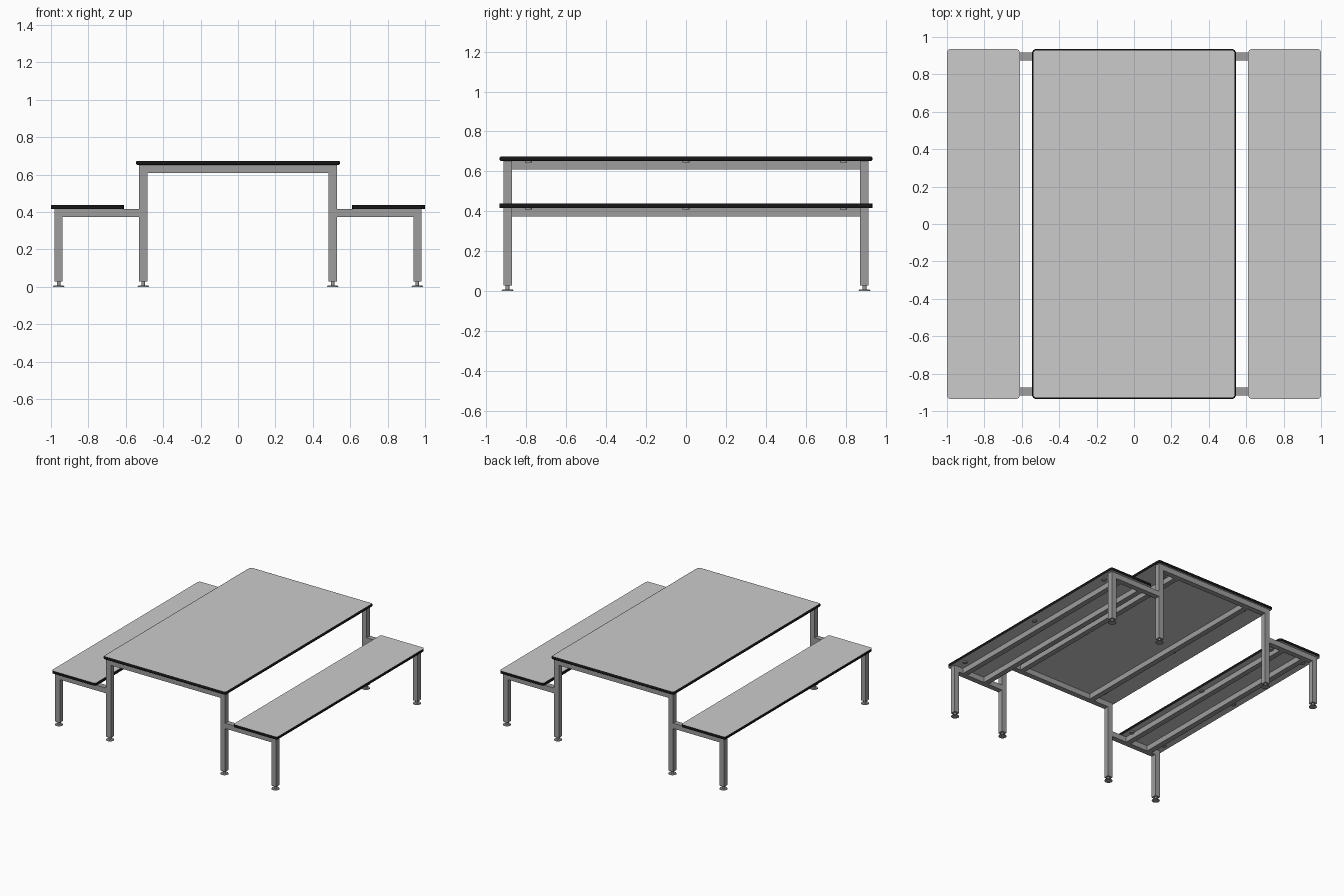
import bpy, bmesh
from math import cos, sin, pi

if "Cube" in bpy.data.objects:
    bpy.data.objects.remove(bpy.data.objects["Cube"], do_unlink=True)


def material(name, value):
    m = bpy.data.materials.new(name)
    m.use_nodes = True
    colour = (value, value, value, 1)
    m.diffuse_color = colour
    m.node_tree.nodes["Principled BSDF"].inputs["Base Color"].default_value = colour
    return m


PANEL = material("light grey panel", 0.6)
EDGE = material("black edging", 0.008)
FRAME = material("grey steel", 0.34)


def finish(name, bm, mats):
    bmesh.ops.recalc_face_normals(bm, faces=bm.faces)
    mesh = bpy.data.meshes.new(name)
    bm.to_mesh(mesh)
    bm.free()
    for m in mats:
        mesh.materials.append(m)
    ob = bpy.data.objects.new(name, mesh)
    bpy.context.collection.objects.link(ob)
    return ob


def box(name, x0, x1, y0, y1, z0, z1):
    bm = bmesh.new()
    bmesh.ops.create_cube(bm, size=1)
    for v in bm.verts:
        v.co.x = x1 if v.co.x > 0 else x0
        v.co.y = y1 if v.co.y > 0 else y0
        v.co.z = z1 if v.co.z > 0 else z0
    return finish(name, bm, [FRAME])


def disc(name, x, y, z0, z1, r, r_top=None):
    bm = bmesh.new()
    bmesh.ops.create_cone(bm, cap_ends=True, segments=24, radius1=r,
                          radius2=r_top or r, depth=z1 - z0)
    bmesh.ops.translate(bm, vec=(x, y, (z0 + z1) / 2), verts=bm.verts)
    for f in bm.faces:
        f.smooth = abs(f.normal.z) < 0.5
    for e in bm.edges:
        e.smooth = not any(len(f.verts) > 4 for f in e.link_faces)
    return finish(name, bm, [FRAME])


def slab(name, cx, half_x, half_y, z0, z1, round_edge=0):
    """Panel with rounded corners and black edging."""
    bm = bmesh.new()
    r, steps = 0.02, 6
    verts = []
    for i, (sx, sy) in enumerate([(1, 1), (-1, 1), (-1, -1), (1, -1)]):
        for k in range(steps + 1):
            a = (i + k / steps) * pi / 2
            verts.append(bm.verts.new((cx + sx * (half_x - r) + r * cos(a),
                                       sy * (half_y - r) + r * sin(a), z0)))
    base = bm.faces.new(verts)
    ext = bmesh.ops.extrude_face_region(bm, geom=[base])
    top = [v for v in ext["geom"] if isinstance(v, bmesh.types.BMVert)]
    bmesh.ops.translate(bm, vec=(0, 0, z1 - z0), verts=top)
    bm.normal_update()
    if round_edge:
        rims = [e for e in bm.edges if abs(e.verts[0].co.z - e.verts[1].co.z) < 1e-5]
        bmesh.ops.bevel(bm, geom=rims, offset=round_edge, segments=3,
                        profile=0.5, affect='EDGES')
    bm.normal_update()
    for f in bm.faces:
        flat = abs(f.normal.z) > 0.99
        f.material_index = 0 if flat else 1
        f.smooth = not flat
    for e in bm.edges:
        e.smooth = all(f.smooth for f in e.link_faces)
    return finish(name, bm, [PANEL, EDGE])


T = 0.043                        # tube width
Y_IN, Y_OUT = 0.873, 0.916       # end frames
TABLE_Z, BENCH_Z = 0.652, 0.417  # undersides of the panels
TABLE_X, BENCH_X = 0.528, 0.98   # outer faces of the legs
FOOT = 0.028

slab("table_top", 0, 0.545, 0.935, TABLE_Z, 0.674, round_edge=0.008)

for sx, side in ((1, "left"), (-1, "right")):
    slab(f"bench_seat_{side}", sx * 0.805, 0.195, 0.935, BENCH_Z, 0.438)

    def tube(name, a, b, y0, y1, z0, z1):
        x0, x1 = sorted((sx * a, sx * b))
        box(f"{name}_{side}", x0, x1, y0, y1, z0, z1)

    # Long rails and mounting plates
    tube("table_rail", 0.31, 0.31 + T, -Y_IN, Y_IN, TABLE_Z - T, TABLE_Z)
    for x in (0.68, 0.88):
        tube("bench_rail", x - T / 2, x + T / 2, -Y_IN, Y_IN, BENCH_Z - T, BENCH_Z)
    for y in (-0.79, 0, 0.79):
        disc(f"table_pad_{side}", sx * 0.38, y, TABLE_Z - 0.008, TABLE_Z, 0.018)
        for x in (0.645, 0.95):
            disc(f"bench_pad_{side}", sx * x, y, BENCH_Z - 0.008, BENCH_Z, 0.018)

    for sy, end in ((1, "back"), (-1, "front")):
        y0, y1 = sorted((sy * Y_IN, sy * Y_OUT))
        # Legs and bench crossbar
        tube(f"table_leg_{end}", TABLE_X - T, TABLE_X, y0, y1, FOOT, TABLE_Z)
        tube(f"bench_leg_{end}", BENCH_X - T, BENCH_X, y0, y1, FOOT, BENCH_Z)
        tube(f"bench_crossbar_{end}", TABLE_X, BENCH_X - T, y0, y1, BENCH_Z - T, BENCH_Z)
        # Levelling feet
        for x in (TABLE_X - T / 2, BENCH_X - T / 2):
            y = (y0 + y1) / 2
            disc(f"foot_{end}_{side}", sx * x, y, 0, 0.007, 0.03, 0.026)
            disc(f"foot_stem_{end}_{side}", sx * x, y, 0.007, FOOT, 0.01)

# Table crossbars
for sy, end in ((1, "back"), (-1, "front")):
    y0, y1 = sorted((sy * Y_IN, sy * Y_OUT))
    box(f"table_crossbar_{end}", T - TABLE_X, TABLE_X - T, y0, y1, TABLE_Z - T, TABLE_Z)
